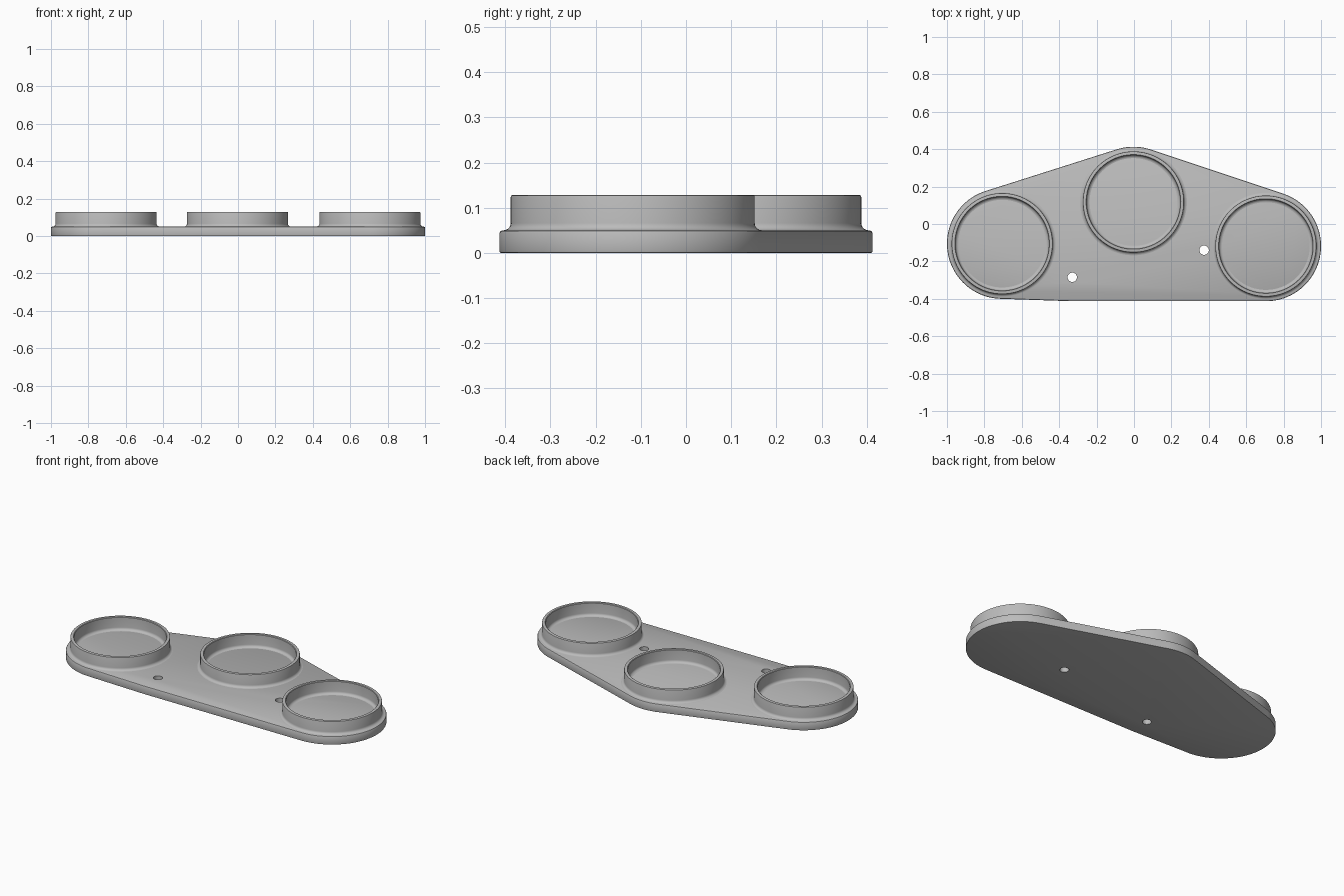
import bpy, bmesh, math
from mathutils import Vector
from mathutils.geometry import convex_hull_2d

cube = bpy.data.objects.get("Cube")
if cube:
    bpy.data.objects.remove(cube, do_unlink=True)

grey = bpy.data.materials.new("plain grey")
grey.use_nodes = True
grey.diffuse_color = (0.5, 0.5, 0.5, 1)
grey.node_tree.nodes["Principled BSDF"].inputs["Base Color"].default_value = (0.5, 0.5, 0.5, 1)

CUPS = {"right_cup": (-0.705, -0.105), "middle_cup": (-0.003, 0.118), "left_cup": (0.705, -0.118)}
HOLES = [(-0.33, -0.285), (0.375, -0.14)]
PLATE_TOP = 0.05


def circle(center, radius, n):
    return [Vector((center[0] + radius * math.cos(math.tau * i / n),
                    center[1] + radius * math.sin(math.tau * i / n))) for i in range(n)]


def skin(bm, loops, closed=False):
    """Join equal rings of vertices with quads."""
    pairs = list(zip(loops, loops[1:]))
    if closed:
        pairs.append((loops[-1], loops[0]))
    for low, high in pairs:
        for i in range(len(low)):
            j = (i + 1) % len(low)
            bm.faces.new((low[i], low[j], high[j], high[i]))


def finish(bm, name):
    bmesh.ops.recalc_face_normals(bm, faces=bm.faces)
    mesh = bpy.data.meshes.new(name)
    bm.to_mesh(mesh)
    bm.free()
    mesh.materials.append(grey)
    obj = bpy.data.objects.new(name, mesh)
    bpy.context.collection.objects.link(obj)
    return obj


def smooth(obj):
    bpy.ops.object.select_all(action="DESELECT")
    obj.select_set(True)
    bpy.context.view_layer.objects.active = obj
    bpy.ops.object.shade_smooth_by_angle(angle=math.radians(35))


def disc_points(inset):
    """Circles whose hull is the plate outline."""
    pts = []
    for c in CUPS.values():
        pts += circle(c, 0.295 - inset, 96)
    return pts + circle(HOLES[0], 0.128 - inset, 96)


# Base plate: hull outline with softened rims
hull = convex_hull_2d(disc_points(0))
bm = bmesh.new()
loops = []
for inset, z in [(0.004, 0), (0.001, 0.001), (0, 0.004), (0, 0.044),
                 (0.002, 0.048), (0.006, PLATE_TOP)]:
    pts = disc_points(inset)
    loops.append([bm.verts.new((pts[i].x, pts[i].y, z)) for i in hull])
skin(bm, loops)
bm.faces.new(loops[0])
bm.faces.new(loops[-1])
plate = finish(bm, "base_plate")

# Two screw holes through the plate
bm = bmesh.new()
for c in HOLES:
    ends = [[bm.verts.new((p.x, p.y, z)) for p in circle(c, 0.025, 32)] for z in (-0.1, 0.1)]
    skin(bm, ends)
    for end in ends:
        bm.faces.new(end)
cutter = finish(bm, "hole_cutter")
cutter.hide_render = True
cut = plate.modifiers.new("screw_holes", "BOOLEAN")
cut.object = cutter
cut.solver = "EXACT"
bpy.context.view_layer.objects.active = plate
bpy.ops.object.modifier_apply(modifier=cut.name)
bpy.data.objects.remove(cutter, do_unlink=True)
smooth(plate)

# Cup rings: one turned wall profile with a fillet on both sides of the foot
FILLET = 0.016


def fillet(wall, side):
    steps = [math.pi / 2 * i / 5 for i in range(6)]
    return [(wall + side * FILLET * (1 - math.sin(a)),
             PLATE_TOP + FILLET * (1 - math.cos(a))) for a in steps]


outer, inner, top = 0.27, 0.25, 0.128
profile = ([(outer + FILLET, 0.045)] + fillet(outer, 1)
           + [(outer, top - 0.004), (outer - 0.001, top - 0.001), (outer - 0.004, top),
              (inner + 0.003, top), (inner, top - 0.003)]
           + fillet(inner, -1)[::-1] + [(inner - FILLET, 0.045)])
for name, c in CUPS.items():
    bm = bmesh.new()
    loops = [[bm.verts.new((p.x, p.y, z)) for p in circle(c, r, 96)] for r, z in profile]
    skin(bm, loops, closed=True)
    smooth(finish(bm, name))
